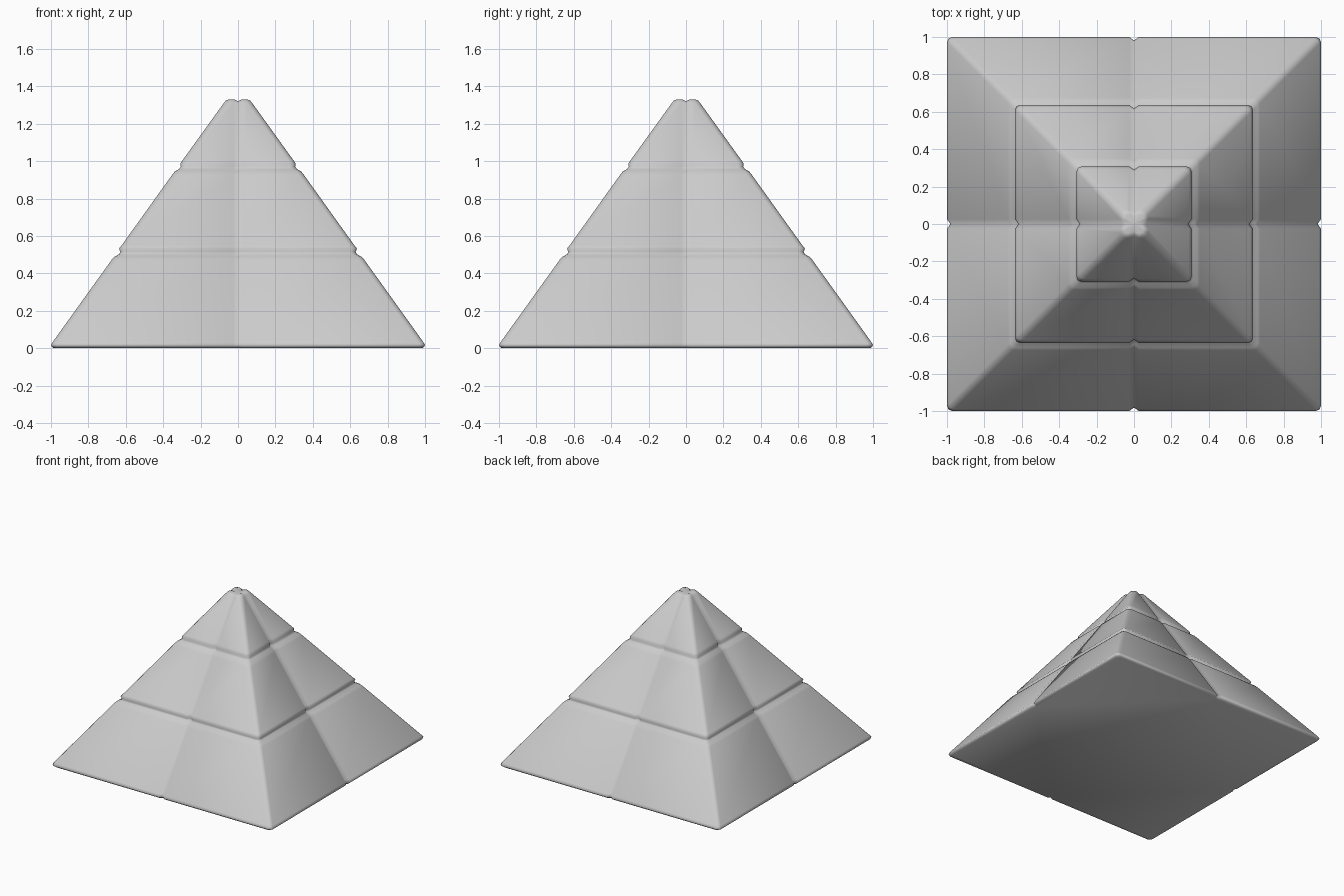
import bpy, bmesh

if "Cube" in bpy.data.objects:
    bpy.data.objects.remove(bpy.data.objects["Cube"])

# Outer profile (half width, height), including the two horizontal joints
PROFILE = [(0.985, 0.0), (0.995, 0.008), (1.0, 0.018), (0.99, 0.034),
           (0.675, 0.473), (0.66, 0.489), (0.635, 0.503), (0.629, 0.515),
           (0.636, 0.533), (0.622, 0.55),
           (0.352, 0.927), (0.338, 0.945), (0.315, 0.958), (0.306, 0.970),
           (0.308, 0.988), (0.294, 1.008),
           (0.075, 1.312), (0.064, 1.325), (0.05, 1.33)]


def ring_points(r, z):
    """Square section with softened corners and a V joint mid side."""
    c = min(0.028, r * 0.4)
    w = min(0.026, r * 0.4)
    d = 0.018 if r > 0.1 else 0.01
    m = c * 0.3
    drop = 0.01 if z > 1.32 else 0.0
    side = [(r, -(r - c), z), (r, -w, z), (r - d, 0, z - drop),
            (r, w, z), (r, r - c, z), (r - m, r - m, z)]
    pts = []
    for _ in range(4):
        pts += side
        side = [(-y, x, h) for x, y, h in side]
    return pts


# Stack the sections into one closed pyramid
bm = bmesh.new()
rings = [[bm.verts.new(p) for p in ring_points(r, z)] for r, z in PROFILE]
n = len(rings[0])
for low, high in zip(rings, rings[1:]):
    for i in range(n):
        j = (i + 1) % n
        bm.faces.new((low[i], low[j], high[j], high[i]))
bm.faces.new(rings[0][::-1])

# Tip with a shallow cross joint
tip = bm.verts.new((0, 0, 1.32))
for i in range(n):
    bm.faces.new((rings[-1][i], rings[-1][(i + 1) % n], tip))
bmesh.ops.recalc_face_normals(bm, faces=bm.faces[:])
for f in bm.faces:
    f.smooth = True

mesh = bpy.data.meshes.new("pyramid")
bm.to_mesh(mesh)
bm.free()
obj = bpy.data.objects.new("pyramid", mesh)
bpy.context.collection.objects.link(obj)
